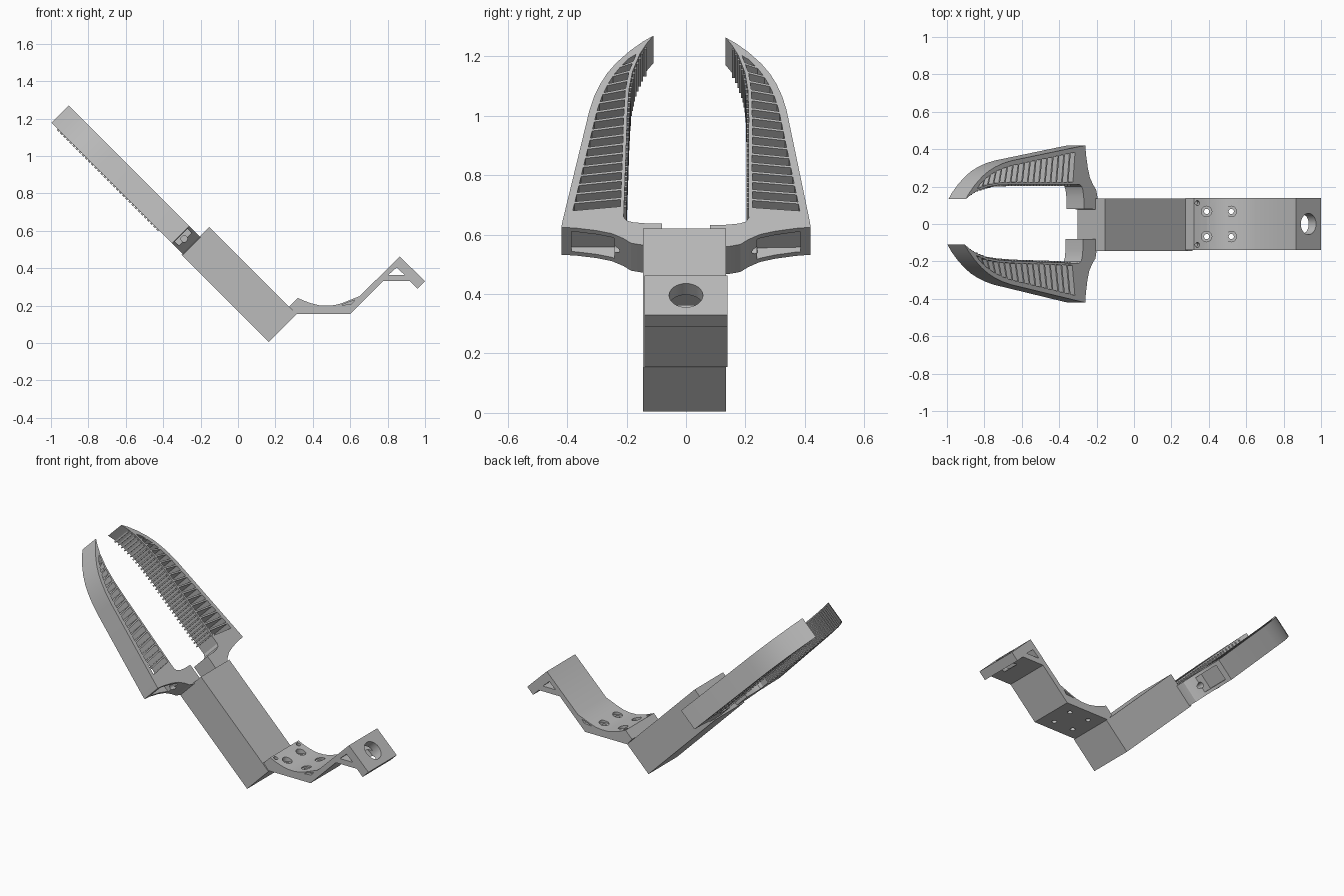
import bpy, bmesh, math
from mathutils import Vector, Matrix

if "Cube" in bpy.data.objects:
    bpy.data.objects.remove(bpy.data.objects["Cube"])

grey = bpy.data.materials.new("plain_grey")
grey.use_nodes = True
colour = (0.5, 0.5, 0.5, 1)
grey.diffuse_color = colour
grey.node_tree.nodes["Principled BSDF"].inputs["Base Color"].default_value = colour

R = math.sqrt(0.5)


def tilted(u, y, n):
    """Gripper frame: u runs up the tilted arm, n is its upper normal."""
    return Vector(((n - u) * R, y, (n + u) * R))


def upright(x, z, y):
    return Vector((x, y, z))


def prisms(name, polygons, low, high, place):
    """Extrude flat outlines between two depths into one mesh object."""
    bm = bmesh.new()
    for poly in polygons:
        a = [bm.verts.new(place(p, q, low)) for p, q in poly]
        b = [bm.verts.new(place(p, q, high)) for p, q in poly]
        bm.faces.new(a)
        bm.faces.new(b)
        for i in range(len(poly)):
            j = (i + 1) % len(poly)
            bm.faces.new((a[i], a[j], b[j], b[i]))
    bmesh.ops.recalc_face_normals(bm, faces=bm.faces)
    mesh = bpy.data.meshes.new(name)
    bm.to_mesh(mesh)
    bm.free()
    mesh.materials.append(grey)
    ob = bpy.data.objects.new(name, mesh)
    bpy.context.collection.objects.link(ob)
    return ob


def rod(centre, axis, radius, length):
    """Cylinder cutter along an axis."""
    bm = bmesh.new()
    turn = Vector(axis).to_track_quat('Z', 'Y').to_matrix().to_4x4()
    bmesh.ops.create_cone(bm, cap_ends=True, segments=32, radius1=radius, radius2=radius,
                          depth=length, matrix=Matrix.Translation(centre) @ turn)
    mesh = bpy.data.meshes.new("cutter")
    bm.to_mesh(mesh)
    bm.free()
    mesh.materials.append(grey)
    ob = bpy.data.objects.new("cutter", mesh)
    bpy.context.collection.objects.link(ob)
    return ob


def carve(ob, cutters):
    """Subtract the cutters, bake the result and drop the cutters."""
    for c in cutters:
        c.hide_render = True
        mod = ob.modifiers.new("cut", 'BOOLEAN')
        mod.operation, mod.solver, mod.object = 'DIFFERENCE', 'EXACT', c
    graph = bpy.context.evaluated_depsgraph_get()
    mesh = bpy.data.meshes.new_from_object(ob.evaluated_get(graph))
    ob.modifiers.clear()
    ob.data = mesh
    for c in cutters:
        bpy.data.objects.remove(c)


def soften(ob):
    bpy.ops.object.select_all(action='DESELECT')
    ob.select_set(True)
    bpy.context.view_layer.objects.active = ob
    bpy.ops.object.shade_smooth_by_angle(angle=math.radians(25))


# Finger edges as (u, y)
OUTER = [(0.626, 0.42), (0.66, 0.415), (1.184, 0.325), (1.25, 0.309), (1.31, 0.288), (1.36, 0.265),
         (1.41, 0.234), (1.467, 0.188), (1.51, 0.145), (1.538, 0.11)]
INNER = [(1.538, 0.11), (1.5, 0.133), (1.453, 0.155), (1.368, 0.18), (1.283, 0.192),
         (1.156, 0.198), (0.944, 0.203), (0.675, 0.21)]
ARM = [(0.658, 0.2), (0.65, 0.18), (0.645, 0.14), (0.645, 0.08), (0.54, 0.08), (0.541, 0.145),
       (0.55, 0.185), (0.572, 0.21), (0.596, 0.25), (0.61, 0.3), (0.622, 0.37)]


def edge(curve, u):
    pts = sorted(curve)
    for (u0, y0), (u1, y1) in zip(pts, pts[1:]):
        if u <= u1:
            return y0 + (y1 - y0) * (u - u0) / (u1 - u0)
    return pts[-1][1]


def finger(name, side, opening):
    c, s = math.cos(opening), math.sin(opening)

    def place(u, y, n):
        # swing about the outer corner, then choose the side
        du, dy = u - 0.626, y - 0.42
        return tilted(0.626 + du * c + dy * s, side * (0.42 + dy * c + du * s), n)

    body = prisms(name, [OUTER + INNER[1:] + ARM], 0.127, 0.258, place)

    # open cells leave thin slanted ribs between the two edges
    cells, count, slant = [], 17, 0.02
    step = (1.44 - 0.705) / count
    for i in range(count):
        a = 0.705 + i * step
        b = a + step - 0.01

        def out(u):
            return (u, edge(OUTER, u) - 0.026)

        def inn(u):
            return (u + slant, min(edge(INNER, u + slant) + 0.012, edge(OUTER, u) - 0.03))
        cells.append([out(a), out(b), inn(b), inn(a)])
    cutters = [prisms("cutter", cells, 0.05, 0.35, place)]

    # bolt pocket behind the finger root
    pocket = [(0.5, 0.24), (0.645, 0.24), (0.645, 0.385), (0.5, 0.385)]
    cutters.append(prisms("cutter", [pocket], 0.145, 0.24, place))
    cutters.append(rod(place(0.597, 0.21, 0.19), (0, 1, 0), 0.017, 0.1))
    carve(body, cutters)
    soften(body)

    # gripping ridges on the inner edge
    ridges = []
    for i in range(33):
        u = 0.73 + i * 0.0235
        y = edge(INNER, u)
        ridges.append([(u, y + 0.004), (u + 0.009, y + 0.004), (u + 0.009, y - 0.008), (u, y - 0.008)])
    prisms(name + "_ridges", ridges, 0.119, 0.25, place)


finger("front_finger", -1, 0)
finger("rear_finger", 1, 0.025)

# Gripper housing
prisms("housing", [[(-0.113, -0.145), (0.548, -0.145), (0.548, 0.135), (-0.113, 0.135)]],
       0.12, 0.329, tilted)

# Mounting bracket
profile = [(0.31, 0.155), (0.6, 0.155), (0.775, 0.33), (0.92, 0.33), (0.96, 0.29), (1.0, 0.33),
           (0.865, 0.462), (0.65, 0.25), (0.57, 0.218), (0.53, 0.205), (0.49, 0.199), (0.44, 0.2),
           (0.39, 0.212), (0.355, 0.225), (0.32, 0.24), (0.275, 0.195)]
bracket = prisms("bracket", [profile], -0.14, 0.14, upright)
openings = [[(0.803, 0.363), (0.892, 0.363), (0.848, 0.403)],
            [(0.55, 0.202), (0.605, 0.207), (0.625, 0.23)]]
cutters = [prisms("cutter", openings, -0.3, 0.3, upright),
           rod((0.932, 0.395, 0)[0:1] + (0, 0.395), (1, 0, 1), 0.057, 0.15)]
for y in (-0.067, 0.067):
    for x in (0.388, 0.52):
        cutters.append(rod((x, y, 0.18), (0, 0, 1), 0.014, 0.2))
        cutters.append(rod((x, y, 0.238), (0, 0, 1), 0.028, 0.09))
for y in (-0.112, 0.112):
    cutters.append(rod((0.338, y, 0.23), (0.4, 0, 1), 0.013, 0.06))
carve(bracket, cutters)
soften(bracket)

# Stiffening fins over the bend of the bracket
for i, y in enumerate((-0.115, 0, 0.115)):
    prisms("bracket_fin_%d" % (i + 1), [[(0.54, 0.19), (0.62, 0.19), (0.635, 0.243), (0.57, 0.217)]],
           y - 0.004, y + 0.004, upright)
